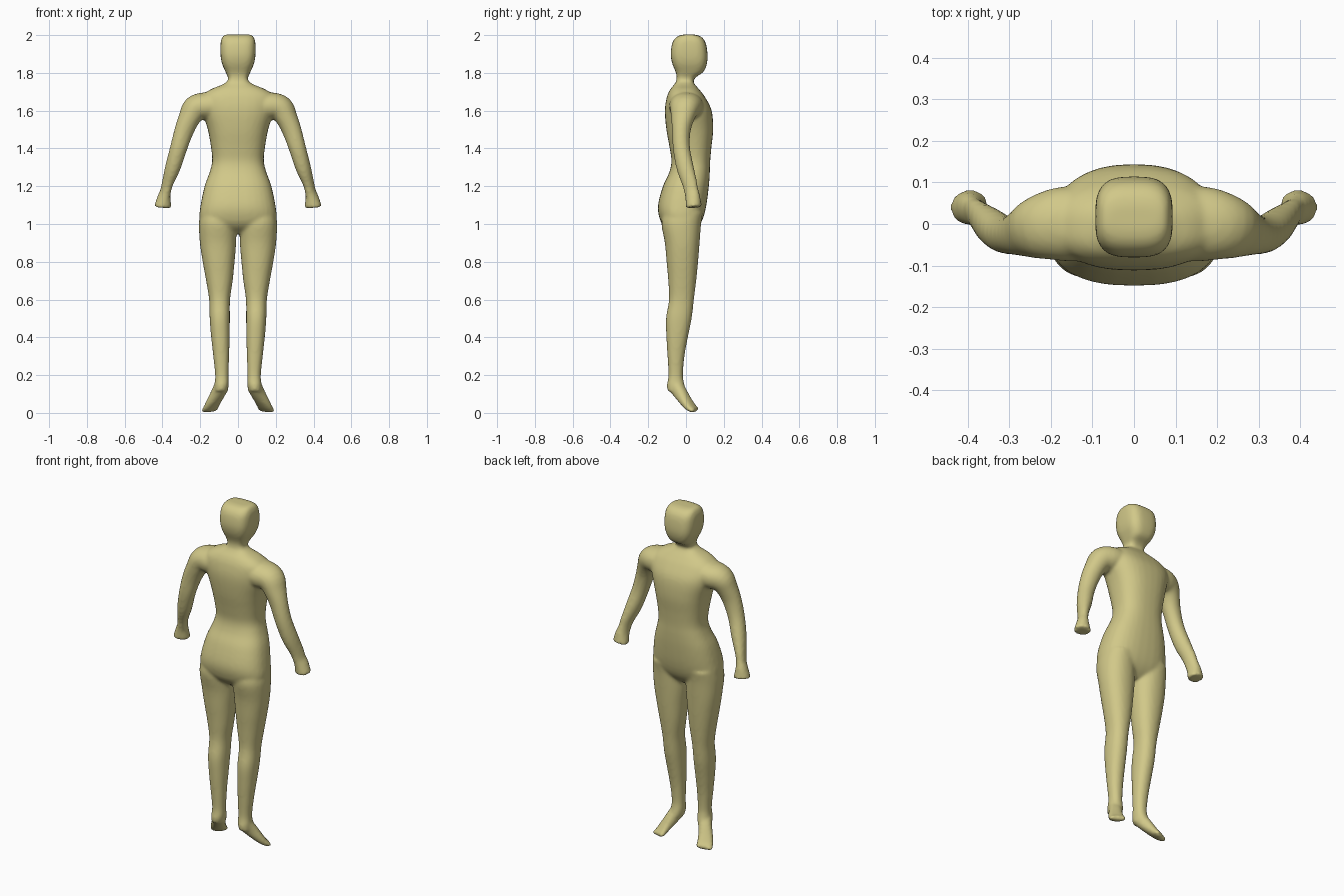
import bpy, bmesh, math
from mathutils import Vector

if "Cube" in bpy.data.objects:
    bpy.data.objects.remove(bpy.data.objects["Cube"])

SIDES = 32


def spline(rows, steps):
    """Catmull-Rom interpolation through rows of numbers."""
    out = []
    for i in range(len(rows) - 1):
        p0, p1, p2 = rows[max(i - 1, 0)], rows[i], rows[i + 1]
        p3 = rows[min(i + 2, len(rows) - 1)]
        for k in range(steps):
            t = k / steps
            out.append([b + 0.5 * t * (c - a + t * (2 * a - 5 * b + 4 * c - d + t * (3 * (b - c) + d - a)))
                        for a, b, c, d in zip(p0, p1, p2, p3)])
    return out + [list(rows[-1])]


def loft(bm, rows, ref, power=2.0, level=False, flip=1, steps=4):
    """Closed skin over rings (x, y, z, radius along ref, radius across)."""
    pts = spline(rows, steps)
    rings = []
    for i, (x, y, z, ru, rv) in enumerate(pts):
        a, b = pts[max(i - 1, 0)], pts[min(i + 1, len(pts) - 1)]
        t = Vector((0, 0, -1)) if level else (Vector(b[:3]) - Vector(a[:3])).normalized()
        u = Vector(ref)
        u = (u - t * u.dot(t)).normalized()
        v = t.cross(u)
        ring = []
        for k in range(SIDES):
            ang = 2 * math.pi * k / SIDES
            c, s = math.cos(ang), math.sin(ang)
            c = math.copysign(abs(c) ** (2 / power), c)
            s = math.copysign(abs(s) ** (2 / power), s)
            p = Vector((x, y, z)) + u * (ru * c) + v * (rv * s)
            ring.append(bm.verts.new((p.x * flip, p.y, p.z)))
        rings.append(ring)
    faces = [bm.faces.new(rings[0]), bm.faces.new(rings[-1])]
    for r0, r1 in zip(rings, rings[1:]):
        for k in range(SIDES):
            j = (k + 1) % SIDES
            faces.append(bm.faces.new((r0[k], r0[j], r1[j], r1[k])))
    bmesh.ops.recalc_face_normals(bm, faces=faces)


def upright(rows):
    """Rows (z, x min, x max, y back, y front) to level rings."""
    return [((a + b) / 2, (c + d) / 2, z, (b - a) / 2, (d - c) / 2) for z, a, b, c, d in rows]


def centred(rows):
    return upright([(z, -w, w, c, d) for z, w, c, d in rows])


bm = bmesh.new()
X, Y = (1, 0, 0), (0, 1, 0)

# head and neck
loft(bm, centred([
    (2.003, .066, -.015, .045), (1.992, .082, -.048, .08), (1.96, .092, -.072, .104),
    (1.90, .093, -.081, .114), (1.85, .085, -.073, .111), (1.805, .066, -.055, .092),
    (1.775, .053, -.049, .05), (1.74, .056, -.055, .036), (1.68, .06, -.06, .04)]),
    X, 3.2, True)

# trunk from collar to crotch
loft(bm, centred([
    (1.755, .055, -.05, .036), (1.735, .09, -.065, .05), (1.71, .15, -.085, .072),
    (1.67, .195, -.102, .102), (1.60, .19, -.112, .136), (1.50, .16, -.104, .144),
    (1.40, .142, -.086, .134), (1.33, .137, -.077, .128), (1.27, .152, -.09, .126),
    (1.20, .177, -.122, .121), (1.10, .198, -.148, .108), (1.03, .203, -.14, .09),
    (0.985, .17, -.115, .065), (0.95, .09, -.07, .03)]), X, 2.5, True)

for side in (1, -1):
    # leg
    loft(bm, upright([
        (1.06, .02, .20, -.12, .09), (1.00, .010, .207, -.13, .08), (.90, .010, .202, -.112, .072),
        (.80, .018, .187, -.103, .064), (.70, .028, .169, -.094, .054), (.60, .042, .153, -.09, .042),
        (.50, .043, .150, -.106, .03), (.40, .044, .142, -.104, .01), (.30, .047, .131, -.098, -.008),
        (.20, .050, .121, -.093, -.016), (.15, .050, .124, -.101, -.008),
        (.115, .058, .124, -.098, .0)]), X, 2.2, True, side)
    # foot turned outward
    loft(bm, [(.085, -.058, .145, .038, .040), (.105, -.03, .105, .037, .036),
              (.13, .002, .058, .041, .027), (.145, .03, .026, .046, .019),
              (.153, .053, .013, .045, .012)], (.82, -.57, 0), 2.4, False, side)
    # shoulder, arm and hand
    loft(bm, [(.08, .0, 1.625, .09, .07), (.17, .0, 1.625, .09, .072), (.225, -.008, 1.61, .078, .07),
              (.258, -.018, 1.56, .062, .057), (.287, -.025, 1.49, .048, .051),
              (.315, -.024, 1.40, .045, .045), (.345, -.005, 1.30, .046, .040),
              (.372, .018, 1.22, .041, .029), (.383, .028, 1.175, .039, .027),
              (.392, .036, 1.14, .040, .034), (.398, .042, 1.088, .041, .048)],
         (.35, 1, 0), 2.1, False, side)

mesh = bpy.data.meshes.new("body")
bm.to_mesh(mesh)
bm.free()
body = bpy.data.objects.new("body", mesh)
bpy.context.collection.objects.link(body)

# fuse the overlapping parts into one smooth skin
remesh = body.modifiers.new("fuse", 'REMESH')
remesh.mode = 'VOXEL'
remesh.voxel_size = 0.009
remesh.use_smooth_shade = True
smooth = body.modifiers.new("soften", 'SMOOTH')
smooth.factor = 0.5
smooth.iterations = 6

skin = bpy.data.materials.new("khaki")
skin.diffuse_color = (0.64, 0.58, 0.25, 1)
skin.use_nodes = True
skin.node_tree.nodes["Principled BSDF"].inputs["Base Color"].default_value = skin.diffuse_color
mesh.materials.append(skin)
